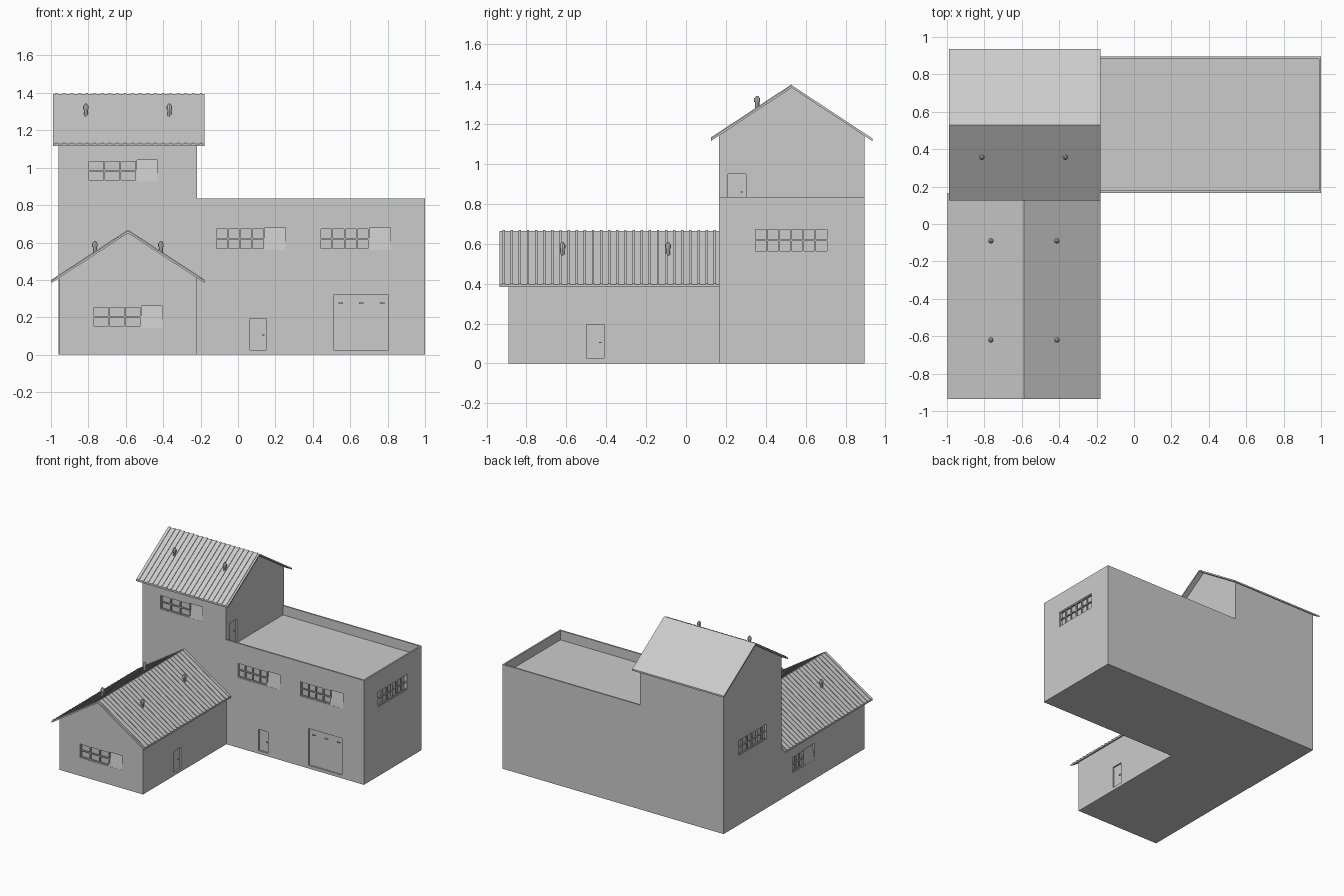
import bpy, bmesh, math
from mathutils import Matrix, Vector

if "Cube" in bpy.data.objects:
    bpy.data.objects.remove(bpy.data.objects["Cube"])


def finish(name, bm):
    bmesh.ops.recalc_face_normals(bm, faces=bm.faces)
    me = bpy.data.meshes.new(name)
    bm.to_mesh(me)
    bm.free()
    ob = bpy.data.objects.new(name, me)
    bpy.context.collection.objects.link(ob)
    return ob


def prism(name, pts, axis, spans):
    """Extrude a (horizontal, z) profile along axis for every span."""
    bm = bmesh.new()
    for a, b in spans:
        rings = []
        for t in (a, b):
            rings.append([bm.verts.new((u, t, v) if axis == 'y' else (t, u, v)) for u, v in pts])
        n = len(pts)
        bm.faces.new(rings[0])
        bm.faces.new(rings[1])
        for i in range(n):
            j = (i + 1) % n
            bm.faces.new((rings[0][i], rings[0][j], rings[1][j], rings[1][i]))
    return finish(name, bm)


def add_box(bm, x0, x1, y0, y1, z0, z1, m=Matrix()):
    size = Matrix.Diagonal((x1 - x0, y1 - y0, z1 - z0, 1))
    mid = Matrix.Translation(((x0 + x1) / 2, (y0 + y1) / 2, (z0 + z1) / 2))
    bmesh.ops.create_cube(bm, size=1, matrix=m @ mid @ size)


def cut(wall, boxes):
    """Subtract boxes (bounds, matrix) from a wall."""
    bm = bmesh.new()
    for b, m in boxes:
        add_box(bm, *b, m)
    cutter = finish("cutter", bm)
    cutter.hide_render = True
    mod = wall.modifiers.new("openings", 'BOOLEAN')
    mod.operation = 'DIFFERENCE'
    mod.solver = 'EXACT'
    mod.object = cutter
    bpy.context.view_layer.objects.active = wall
    bpy.ops.object.modifier_apply(modifier=mod.name)
    bpy.data.objects.remove(cutter)


def frame(x, y, z, turn):
    return Matrix.Translation((x, y, z)) @ Matrix.Rotation(math.radians(turn), 4, 'Z')


FRONT, RIGHT, LEFT = 0, 90, -90
DEPTH = 0.025


def window(name, m, w, h, cols, pane):
    """Glazing bars in an opening, optional tilted vent pane at the right."""
    bm = bmesh.new()
    t = 0.004
    end = w - pane
    for i in range(cols + 1):
        u = end * i / cols
        add_box(bm, max(u - t, 0), min(u + t, w), 0.003, 0.014, 0, h, m)
    for v in (t, h / 2, h - t):
        add_box(bm, 0, end, 0.003, 0.014, v - t, v + t, m)
    finish(name + "_bars", bm)
    if pane:
        bm = bmesh.new()
        tilt = m @ Matrix.Translation((0, 0.001, 0)) @ Matrix.Rotation(math.radians(-9), 4, 'X')
        add_box(bm, end, w, 0, 0.004, 0, h, tilt)
        finish(name + "_pane", bm)
    return (0, w, -0.02, DEPTH, 0, h), m


def door(name, m, w, h, handles):
    """Recessed leaf with small handles."""
    bm = bmesh.new()
    for u, v, s in handles:
        add_box(bm, u - s, u + s, 0.003, 0.012, v - 0.003, v + 0.003, m)
    finish(name + "_handle", bm)
    return (0, w, -0.02, 0.012, 0, h), m


def gable(c, half, base, eave, ridge):
    return [(c - half, base), (c + half, base), (c + half, eave), (c, ridge), (c - half, eave)]


# wall volumes
tower = prism("tower_walls", gable(0.53, 0.365, 0, 1.144, 1.384), 'x', [(-0.96, -0.22)])
wing = prism("wing_walls", gable(-0.588, 0.37, 0, 0.411, 0.652), 'y', [(-0.89, 0.165)])
block = prism("block_walls", [(0.165, 0), (0.895, 0), (0.895, 0.835), (0.165, 0.835)], 'x', [(-0.22, 1.0)])
cut(block, [((-0.3, 0.988, 0.178, 0.883, 0.76, 0.9), Matrix())])

# openings of the block
cut(block, [
    window("block_window_a", frame(-0.12, 0.165, 0.56, FRONT), 0.375, 0.12, 4, 0.115),
    window("block_window_b", frame(0.44, 0.165, 0.56, FRONT), 0.375, 0.12, 4, 0.115),
    window("block_side_window", frame(1.0, 0.345, 0.555, RIGHT), 0.365, 0.125, 6, 0),
    door("block_door", frame(0.065, 0.165, 0.025, FRONT), 0.085, 0.17, [(0.07, 0.08, 0.006)]),
    door("garage_door", frame(0.51, 0.165, 0.025, FRONT), 0.295, 0.295,
         [(0.04, 0.25, 0.012), (0.15, 0.25, 0.012), (0.26, 0.25, 0.012)]),
])
# openings of the tower
cut(tower, [
    window("tower_window", frame(-0.80, 0.165, 0.925, FRONT), 0.37, 0.115, 3, 0.115),
    window("tower_side_window", frame(-0.96, 0.71, 0.555, LEFT), 0.365, 0.125, 6, 0),
    door("roof_door", frame(-0.22, 0.21, 0.78, RIGHT), 0.09, 0.17, [(0.07, 0.08, 0.006)]),
])
# openings of the front wing
cut(wing, [
    window("wing_window", frame(-0.775, -0.89, 0.145, FRONT), 0.37, 0.115, 3, 0.115),
    window("wing_side_window", frame(-0.958, 0.02, 0.155, LEFT), 0.28, 0.13, 3, 0.135),
    door("wing_door", frame(-0.218, -0.50, 0.025, RIGHT), 0.09, 0.17, [(0.07, 0.08, 0.006)]),
])


def roof(name, axis, c, half, eave, ridge, a, b, count, sides):
    """Thin gabled slab with raised ribs running down the chosen slopes."""
    t = 0.013
    prism(name + "_roof", [(c - half, eave), (c, ridge), (c + half, eave),
                           (c + half, eave - t), (c, ridge - t), (c - half, eave - t)], axis, [(a, b)])
    step = (b - a) / count
    spans = [(a + step * (i + 0.35), a + step * (i + 0.65)) for i in range(count)]
    for label, s in sides:
        prism(name + "_ribs_" + label, [(c, ridge), (c + s * half, eave),
                                        (c + s * half, eave + 0.005), (c, ridge + 0.005)], axis, spans)


roof("tower", 'x', 0.53, 0.405, 1.128, 1.395, -0.99, -0.178, 20, [("front", -1)])
roof("wing", 'y', -0.588, 0.41, 0.396, 0.663, -0.935, 0.165, 27, [("left", -1), ("right", 1)])


def vent(name, x, y, top):
    """Octagonal pipe with a wider collar and a conical cap."""
    bm = bmesh.new()
    for r1, r2, z0, z1 in ((0.011, 0.011, -0.085, -0.02), (0.015, 0.015, -0.032, -0.014),
                           (0.015, 0.005, -0.014, 0)):
        bmesh.ops.create_cone(bm, cap_ends=True, segments=8, radius1=r1, radius2=r2, depth=z1 - z0,
                              matrix=Matrix.Translation((x, y, top + (z0 + z1) / 2)))
    finish(name, bm)


# roof vents
for i, x in enumerate((-0.813, -0.367)):
    vent(f"tower_vent_{i}", x, 0.357, 1.342)
for i, x in enumerate((-0.765, -0.412)):
    for j, y in enumerate((-0.09, -0.62)):
        vent(f"wing_vent_{i}{j}", x, y, 0.608)
